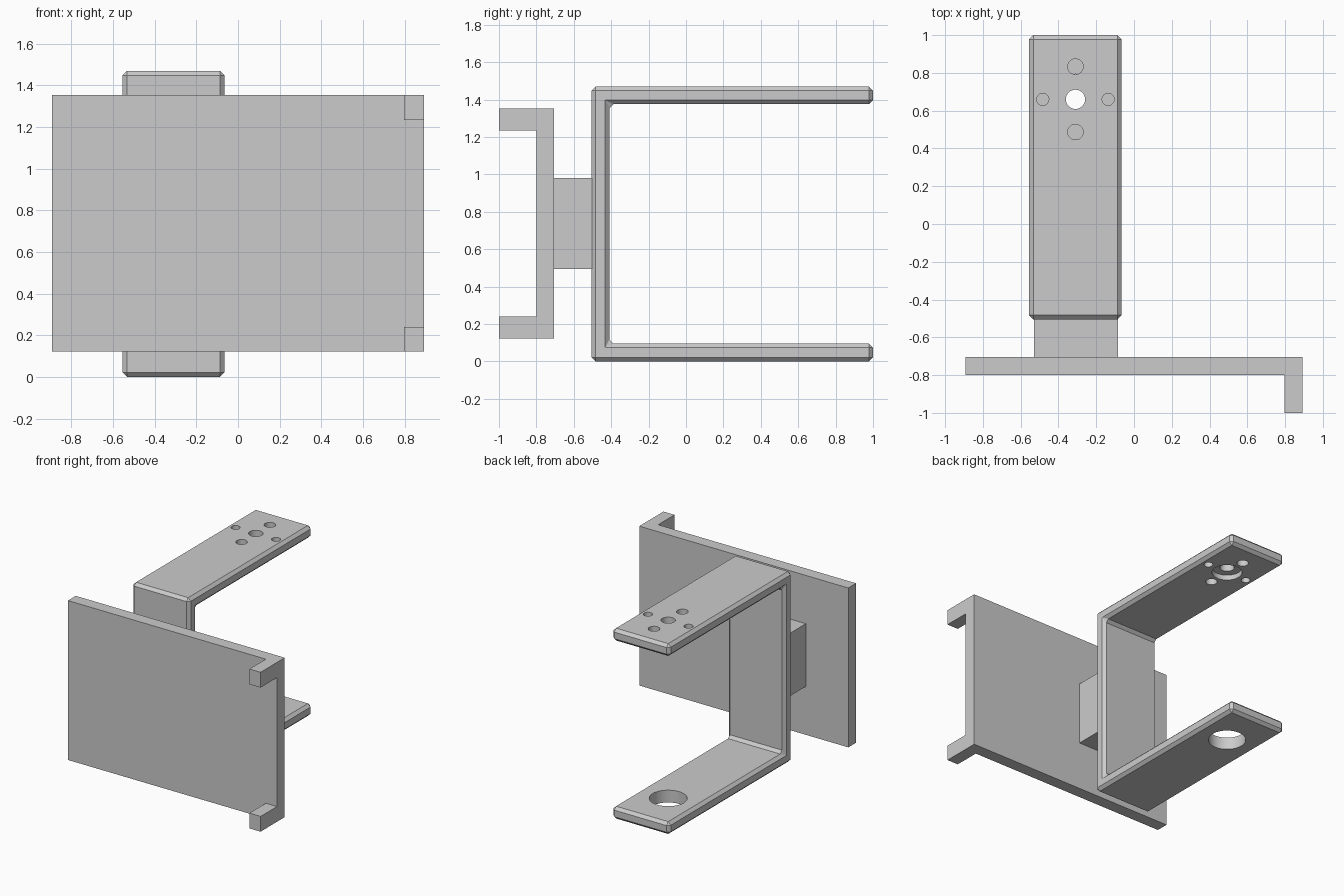
import bpy, bmesh, math
from mathutils import Matrix, Vector

BEVEL = 0.022

if "Cube" in bpy.data.objects:
    bpy.data.objects.remove(bpy.data.objects["Cube"], do_unlink=True)

grey = bpy.data.materials.new("plain_grey")
grey.use_nodes = True
colour = (0.6, 0.6, 0.6, 1)
grey.diffuse_color = colour
grey.node_tree.nodes["Principled BSDF"].inputs["Base Color"].default_value = colour


def add_object(name, bm):
    """Turn a bmesh into a named grey object."""
    bmesh.ops.recalc_face_normals(bm, faces=bm.faces)
    mesh = bpy.data.meshes.new(name)
    bm.to_mesh(mesh)
    bm.free()
    mesh.materials.append(grey)
    obj = bpy.data.objects.new(name, mesh)
    bpy.context.collection.objects.link(obj)
    return obj


def box(name, low, high):
    low, high = Vector(low), Vector(high)
    bm = bmesh.new()
    place = Matrix.Translation((low + high) / 2) @ Matrix.Diagonal((*(high - low), 1))
    bmesh.ops.create_cube(bm, size=1, matrix=place)
    return add_object(name, bm)


def drill(name, x, y, radius, z_low, z_high):
    bm = bmesh.new()
    bmesh.ops.create_cone(bm, cap_ends=True, segments=48, radius1=radius, radius2=radius,
                          depth=z_high - z_low,
                          matrix=Matrix.Translation((x, y, (z_low + z_high) / 2)))
    return add_object(name, bm)


def combine(obj, tools, operation):
    """Apply booleans to the object, then remove the tools."""
    for tool in tools:
        mod = obj.modifiers.new("boolean", 'BOOLEAN')
        mod.operation, mod.object, mod.solver = operation, tool, 'EXACT'
    graph = bpy.context.evaluated_depsgraph_get()
    mesh = bpy.data.meshes.new_from_object(obj.evaluated_get(graph))
    obj.modifiers.clear()
    obj.data = mesh
    for tool in tools:
        bpy.data.objects.remove(tool, do_unlink=True)


def chamfer(obj, concave):
    """Cut a flat chamfer on the sharp edges, inner corners only if asked."""
    bm = bmesh.new()
    bm.from_mesh(obj.data)
    bmesh.ops.remove_doubles(bm, verts=bm.verts, dist=0.0005)
    bmesh.ops.dissolve_limit(bm, angle_limit=0.02, verts=bm.verts, edges=bm.edges)
    edges = [e for e in bm.edges if e.calc_face_angle(0) > 0.5 and (concave or e.is_convex)]
    bmesh.ops.bevel(bm, geom=edges, offset=BEVEL, segments=1, affect='EDGES',
                    clamp_overlap=True)
    bm.to_mesh(obj.data)
    bm.free()


# Front plate with two hooks on its left edge
plate = box("hooked_plate", (-0.893, -0.8, 0.122), (0.893, -0.705, 1.353))
hooks = [box("hook", (0.798, -1, low), (0.893, -0.705, high))
         for low, high in ((0.122, 0.24), (1.235, 1.353))]
combine(plate, hooks, 'UNION')
chamfer(plate, False)

# Block joining plate and bracket
box("spacer_block", (-0.53, -0.715, 0.495), (-0.085, -0.495, 0.98))

# C-shaped clamp bracket
profile = [(1, 0), (1, 0.095), (-0.41, 0.095), (-0.41, 1.375),
           (1, 1.375), (1, 1.47), (-0.505, 1.47), (-0.505, 0)]
bm = bmesh.new()
face = bm.faces.new([bm.verts.new((-0.555, y, z)) for y, z in profile])
extruded = bmesh.ops.extrude_face_region(bm, geom=[face])["geom"]
bmesh.ops.translate(bm, vec=(0.49, 0, 0),
                    verts=[v for v in extruded if isinstance(v, bmesh.types.BMVert)])
if not any(f is face for f in bm.faces):
    bm.faces.new(bm.verts[:len(profile)])
bracket = add_object("clamp_bracket", bm)
chamfer(bracket, True)

# Screw holes, centre hole with counterbore, and large access hole below
cx, cy = -0.31, 0.66
cutters = [drill("centre_hole", cx, cy, 0.051, 1.2, 1.6),
           drill("counterbore", cx, cy, 0.107, 1.2, 1.415),
           drill("access_hole", cx, cy, 0.133, -0.2, 0.3)]
for i in range(4):
    turn = math.pi / 2 * i
    radius = 0.041 if i % 2 else 0.032
    cutters.append(drill("screw_hole", cx + 0.173 * math.cos(turn),
                         cy + 0.173 * math.sin(turn), radius, 1.2, 1.6))
combine(bracket, cutters, 'DIFFERENCE')

# Smooth hole walls, crisp chamfers
bpy.ops.object.select_all(action='DESELECT')
bracket.select_set(True)
bpy.context.view_layer.objects.active = bracket
bpy.ops.object.shade_smooth_by_angle(angle=math.radians(30))
